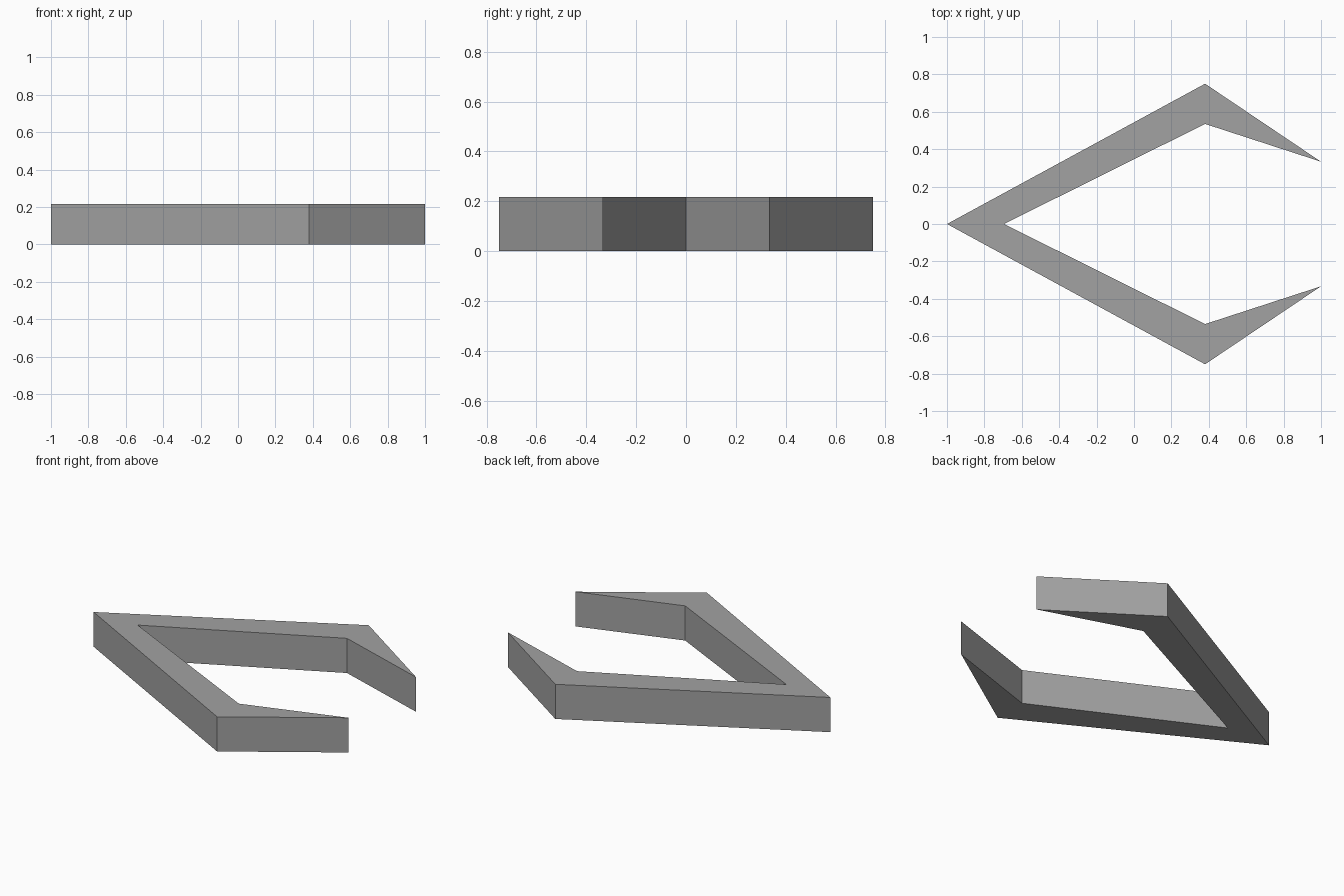
import bpy
import bmesh

HEIGHT = 0.217

cube = bpy.data.objects.get("Cube")
if cube:
    bpy.data.objects.remove(cube, do_unlink=True)

# Single flat grey
grey = bpy.data.materials.new("mid grey")
grey.use_nodes = True
colour = (0.36, 0.36, 0.36, 1.0)
grey.diffuse_color = colour
grey.node_tree.nodes["Principled BSDF"].inputs["Base Color"].default_value = colour

# Outline of one arm: outer corner, inner corner, inner elbow, tip, outer elbow
arm_outline = [(-1, 0), (-0.695, 0), (0.38, 0.535), (1, 0.333), (0.38, 0.75)]

bm = bmesh.new()
base = bm.faces.new([bm.verts.new((x, y, 0)) for x, y in arm_outline])
top = bmesh.ops.extrude_face_region(bm, geom=[base], use_keep_orig=True)
for v in top["geom"]:
    if isinstance(v, bmesh.types.BMVert):
        v.co.z = HEIGHT
bmesh.ops.recalc_face_normals(bm, faces=bm.faces)

# Open the side where the two arms join
seam = [f for f in bm.faces if all(abs(v.co.y) < 1e-5 for v in f.verts)]
bmesh.ops.delete(bm, geom=seam, context="FACES")

mesh = bpy.data.meshes.new("open_bracket")
bm.to_mesh(mesh)
bm.free()
mesh.materials.append(grey)
bracket = bpy.data.objects.new("open_bracket", mesh)
bpy.context.collection.objects.link(bracket)

# Second arm
mirror = bracket.modifiers.new("mirrored_arm", "MIRROR")
mirror.use_axis = (False, True, False)
mirror.use_clip = True
